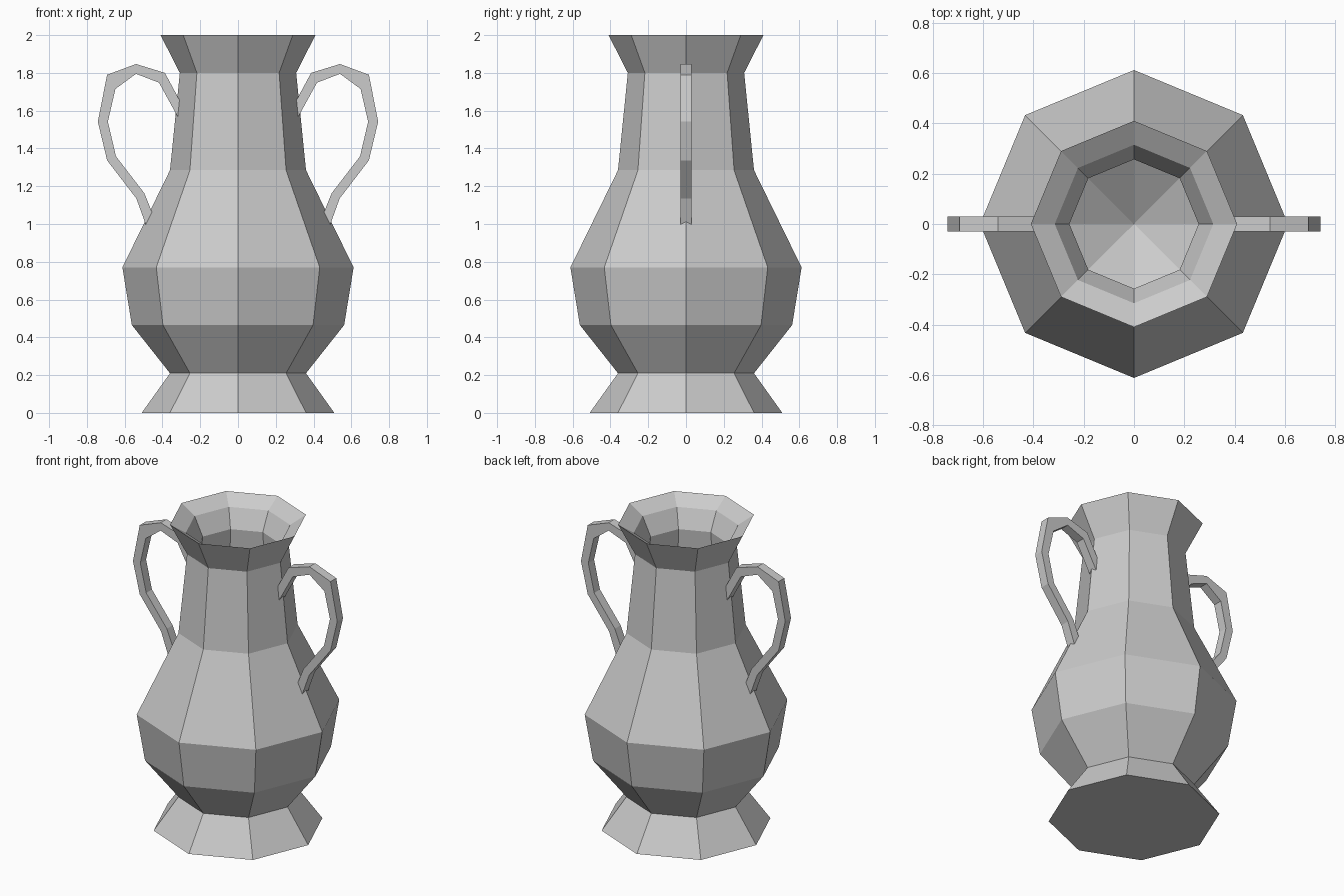
import bpy, bmesh
from math import cos, sin, pi

if "Cube" in bpy.data.objects:
    bpy.data.objects.remove(bpy.data.objects["Cube"])


def finish(name, bm):
    bmesh.ops.recalc_face_normals(bm, faces=bm.faces)
    mesh = bpy.data.meshes.new(name)
    bm.to_mesh(mesh)
    bm.free()
    obj = bpy.data.objects.new(name, mesh)
    bpy.context.collection.objects.link(obj)
    return obj


def lathe(name, profile, sides):
    """Revolve (radius, z) points; a zero radius closes to a single pole."""
    bm = bmesh.new()
    rings = []
    for r, z in profile:
        if r == 0:
            rings.append([bm.verts.new((0, 0, z))] * sides)
        else:
            rings.append([bm.verts.new((r * cos(2 * pi * i / sides), r * sin(2 * pi * i / sides), z))
                          for i in range(sides)])
    for a, b in zip(rings, rings[1:]):
        for i in range(sides):
            j = (i + 1) % sides
            bm.faces.new(dict.fromkeys((a[i], a[j], b[j], b[i])))
    return finish(name, bm)


def handle(name, outer, inner, half, side):
    """Square-section strap between an outer and inner (x, z) outline."""
    bm = bmesh.new()
    sections = []
    for (xo, zo), (xi, zi) in zip(outer, inner):
        corners = ((xo, -half, zo), (xo, half, zo), (xi, half, zi), (xi, -half, zi))
        sections.append([bm.verts.new((side * x, y, z)) for x, y, z in corners])
    for a, b in zip(sections, sections[1:]):
        for i in range(4):
            j = (i + 1) % 4
            bm.faces.new((a[i], a[j], b[j], b[i]))
    bm.faces.new(sections[0])
    bm.faces.new(sections[-1])
    return finish(name, bm)


# Eight-sided vase body: underside, outer wall, sharp rim, hollow interior
outside = [(0, 0), (0.51, 0), (0.36, 0.21), (0.562, 0.465), (0.612, 0.77),
           (0.36, 1.285), (0.308, 1.80), (0.41, 2.0)]
inside = [(0.315, 1.94), (0.257, 1.82), (0.305, 1.28), (0.55, 0.76),
          (0.50, 0.49), (0, 0.16)]
lathe("vase_body", outside + inside, 8)

# Pair of curved side handles
outer = [(0.285, 1.61), (0.387, 1.80), (0.54, 1.847), (0.693, 1.79),
         (0.742, 1.542), (0.693, 1.337), (0.538, 1.135), (0.487, 0.993)]
inner = [(0.316, 1.562), (0.418, 1.748), (0.54, 1.795), (0.649, 1.715),
         (0.689, 1.542), (0.646, 1.358), (0.496, 1.163), (0.45, 1.05)]
for label, side in (("right_handle", 1), ("left_handle", -1)):
    handle(label, outer, inner, 0.03, side)
